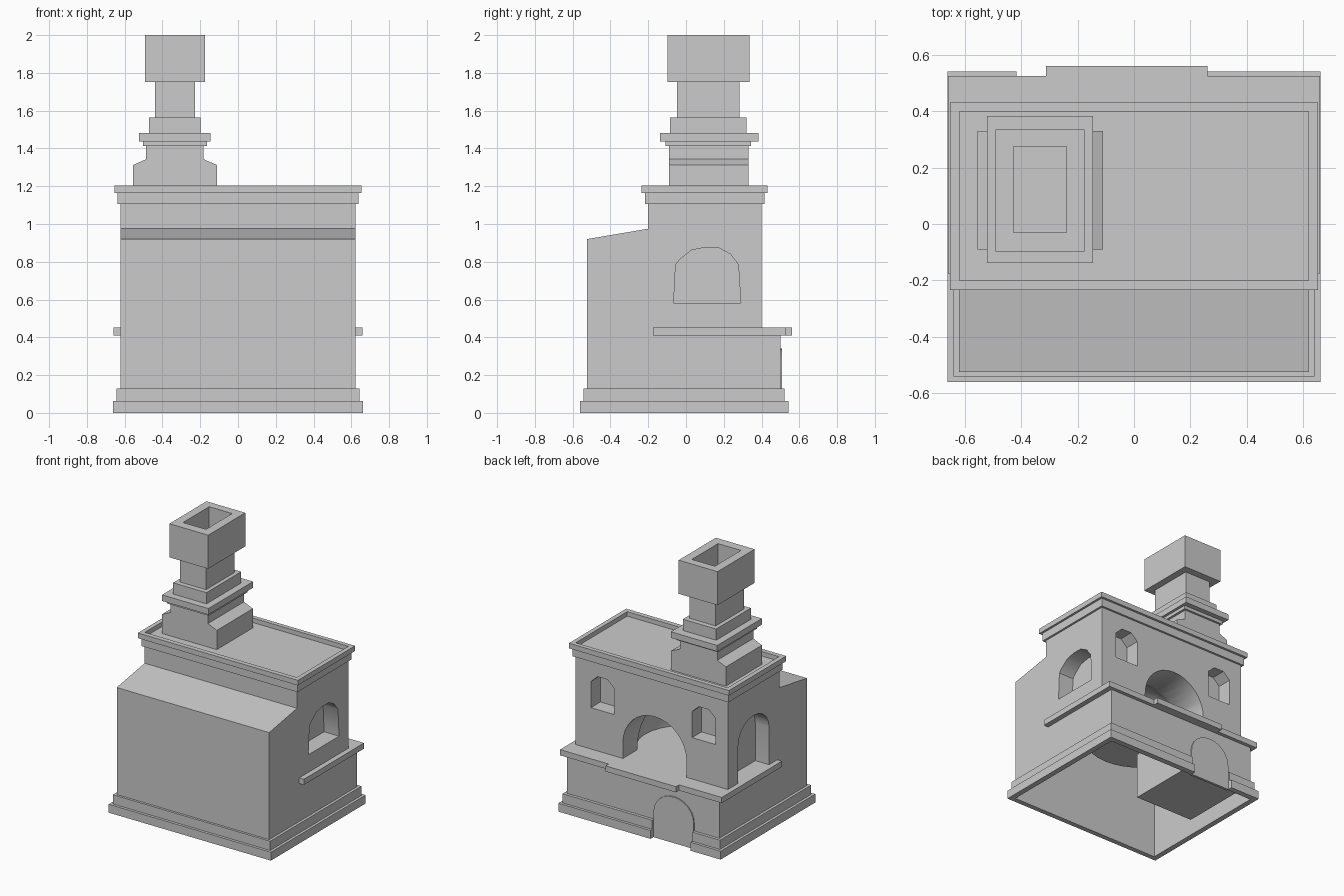
import bpy, bmesh, math
from mathutils import Matrix

if "Cube" in bpy.data.objects:
    bpy.data.objects.remove(bpy.data.objects["Cube"])


def finish(name, bm):
    bmesh.ops.recalc_face_normals(bm, faces=bm.faces)
    me = bpy.data.meshes.new(name)
    bm.to_mesh(me)
    bm.free()
    ob = bpy.data.objects.new(name, me)
    bpy.context.collection.objects.link(ob)
    return ob


def prism(name, pts, axis, a, b):
    """Extrude a (horizontal, z) outline along x or y from a to b."""
    bm = bmesh.new()
    ends = []
    for t in (a, b):
        ends.append([bm.verts.new((t, u, v) if axis == 'x' else (u, t, v)) for u, v in pts])
        bm.faces.new(ends[-1])
    for i in range(len(pts)):
        j = (i + 1) % len(pts)
        bm.faces.new((ends[0][i], ends[0][j], ends[1][j], ends[1][i]))
    return finish(name, bm)


def box(name, x0, x1, y0, y1, z0, z1):
    return prism(name, [(x0, z0), (x1, z0), (x1, z1), (x0, z1)], 'y', y0, y1)


def frame(name, outer, inner, z0, z1):
    """Rectangular ring; outer and inner are (x0, x1, y0, y1)."""
    bm = bmesh.new()
    loops = []
    for (x0, x1, y0, y1), z in ((outer, z0), (outer, z1), (inner, z1), (inner, z0)):
        loops.append([bm.verts.new((x, y, z)) for x, y in ((x0, y0), (x1, y0), (x1, y1), (x0, y1))])
    for k in range(4):
        p, q = loops[k], loops[(k + 1) % 4]
        for i in range(4):
            j = (i + 1) % 4
            bm.faces.new((p[i], p[j], q[j], q[i]))
    return finish(name, bm)


def arch(c, half, z0, spring, top, n=10):
    pts = [(c - half, z0), (c + half, z0)]
    for i in range(n + 1):
        t = math.pi * i / n
        pts.append((c + half * math.cos(t), spring + (top - spring) * math.sin(t)))
    return pts


def cut(ob, cutter):
    cutter.hide_render = True
    m = ob.modifiers.new("cut", 'BOOLEAN')
    m.operation, m.object, m.solver = 'DIFFERENCE', cutter, 'EXACT'
    bpy.context.view_layer.objects.active = ob
    bpy.ops.object.modifier_apply(modifier=m.name)
    bpy.data.objects.remove(cutter)


def smooth(ob):
    bpy.ops.object.select_all(action='DESELECT')
    ob.select_set(True)
    bpy.context.view_layer.objects.active = ob
    bpy.ops.object.shade_smooth_by_angle(angle=math.radians(35))


# Main masonry body from its side profile
body = prism("stove_body", [(-.525, 0), (.5, 0), (.5, .43), (.4, .43), (.4, 1.17),
                            (-.2, 1.17), (-.2, .975), (-.525, .92)], 'x', -.622, .622)

# Domed baking chamber and its arched mouth
bm = bmesh.new()
bmesh.ops.create_uvsphere(bm, u_segments=32, v_segments=16, radius=1,
                          matrix=Matrix.Translation((-.025, .0, .45)) @ Matrix.Diagonal((.36, .34, .42, 1)))
cutres = bmesh.ops.bisect_plane(bm, geom=bm.verts[:] + bm.edges[:] + bm.faces[:],
                                plane_co=(0, 0, .452), plane_no=(0, 0, 1), clear_inner=True)
bmesh.ops.holes_fill(bm, edges=[e for e in bm.edges if e.is_boundary], sides=0)
cut(body, finish("chamber_cutter", bm))
cut(body, prism("mouth_cutter", arch(-.025, .26, .452, .57, .83, 16), 'y', .1, .6))

# Small back niches with chamfered heads
for s in (-1, 1):
    c = .413 * s - .012
    cut(body, prism("niche_cutter", [(c - .095, .757), (c + .095, .757), (c + .095, .95),
                                     (c + .04, 1.0), (c - .04, 1.0), (c - .095, .95)], 'y', .29, .5))

# Arched side niches
cut(body, prism("right_cutter", [(-.065, .582), (.29, .582), (.277, .785), (.235, .84), (.17, .876),
                                 (.1, .876), (.03, .862), (-.035, .81), (-.055, .785)], 'x', .5, .8))
cut(body, prism("left_cutter", arch(.1, .18, .452, .73, .885), 'x', -.8, -.51))

# Open underside
bm = bmesh.new()
bm.from_mesh(body.data)
bm.normal_update()
bmesh.ops.delete(bm, geom=[f for f in bm.faces if f.calc_center_median().z < .01
                           and abs(f.normal.z) > .9], context='FACES')
bm.to_mesh(body.data)
bm.free()
smooth(body)

# Stepped plinth, interrupted at the door
plan = (-.622, .622, -.525, .5)
for name, outer, z0, z1 in (("plinth_lower", (-.662, .662, -.562, .542), 0, .062),
                            ("plinth_upper", (-.642, .642, -.542, .522), .062, .13)):
    ring = frame(name, outer, plan, z0, z1)
    cut(ring, box("gap_cutter", -.418, -.09, .45, .7, -.1, .3))

# Firewood door and the compartment behind it
prism("wood_door", arch(-.254, .164, 0, .19, .34, 12), 'y', .49, .508)
box("wood_compartment", -.5, -.02, .01, .49, .01, .35)

# Ledge around the back half
for s in (-1, 1):
    box("side_ledge", *sorted((.61 * s, .66 * s)), -.175, .4, .41, .452)
box("back_ledge", -.66, .66, .4, .526, .41, .452)
box("ledge_front", -.312, .262, .526, .562, .41, .452)

# Cornice and roof rim
rim_in = (-.62, .62, -.2, .4)
frame("cornice_lower", (-.637, .637, -.218, .415), rim_in, 1.105, 1.165)
frame("cornice_upper", (-.653, .653, -.235, .432), rim_in, 1.165, 1.203)

# Chimney shoulders
prism("chimney_base", [(-.556, 1.165), (-.11, 1.165), (-.11, 1.312), (-.182, 1.343), (-.182, 1.415),
                       (-.487, 1.415), (-.487, 1.343), (-.556, 1.312)], 'y', -.09, .33)

# Chimney mouldings, neck and hollow cap
box("chimney_bead", -.502, -.165, -.108, .345, 1.412, 1.437)
box("chimney_flange", -.523, -.145, -.138, .383, 1.437, 1.482)
flue = (-.428, -.24, -.03, .275)
box("chimney_collar", -.47, -.198, -.085, .32, 1.482, 1.565)
frame("chimney_neck", (-.44, -.227, -.048, .282), flue, 1.565, 1.755)
frame("chimney_cap", (-.492, -.175, -.098, .335), flue, 1.752, 2.0)
